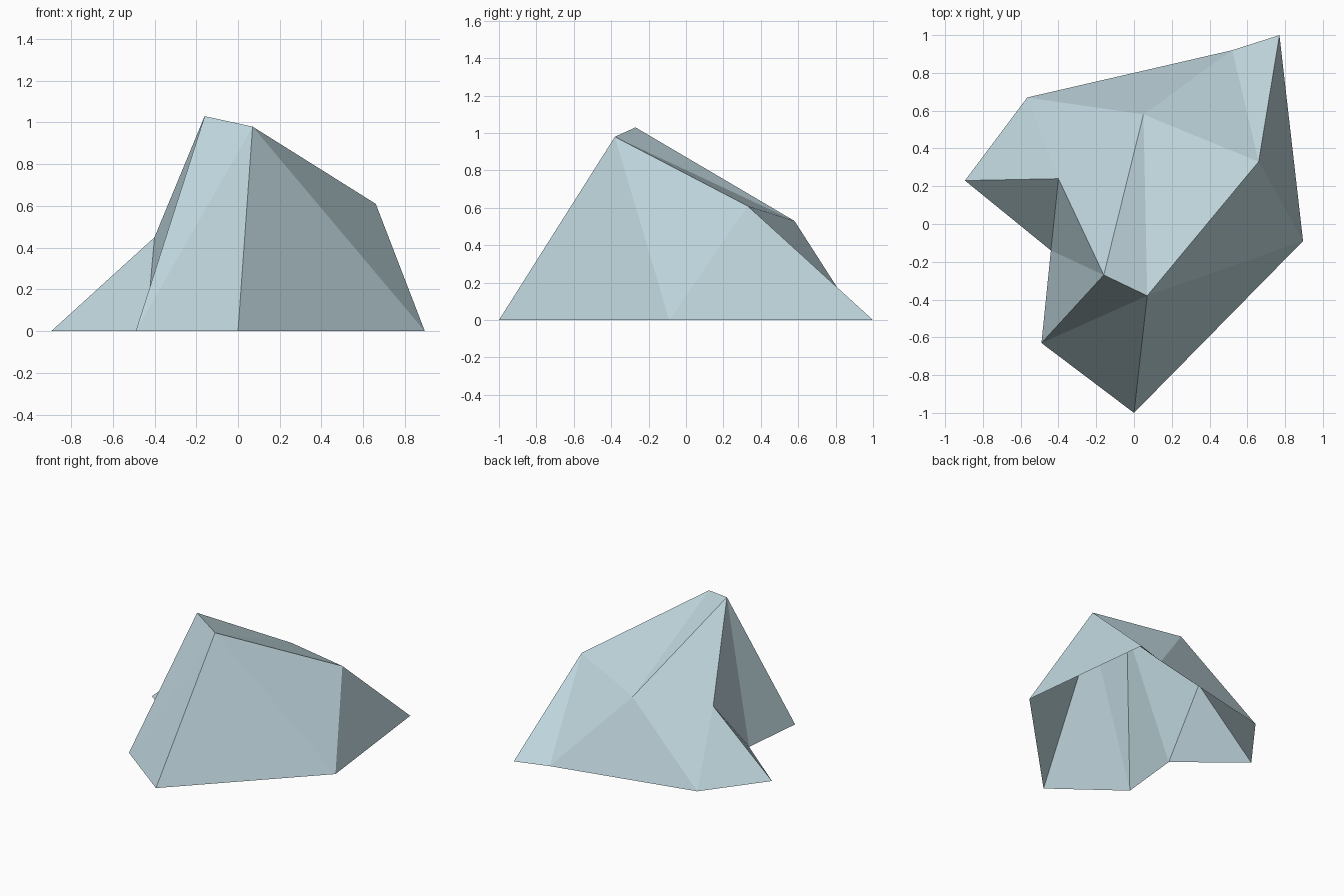
import bpy, bmesh

if "Cube" in bpy.data.objects:
    bpy.data.objects.remove(bpy.data.objects["Cube"])

mat = bpy.data.materials.new("pale blue grey")
mat.diffuse_color = (0.515, 0.665, 0.716, 1)
mat.use_nodes = True
mat.node_tree.nodes["Principled BSDF"].inputs["Base Color"].default_value = mat.diffuse_color

# Ground outline of the rock (z = 0) and its upper corner points
ground = dict(A=(-.895, .23), H=(-.44, -.14), G=(-.49, -.63), F=(0, -1),
              E=(.895, -.09), D=(.77, 1), C=(.52, .92), B=(-.565, .67))
crown = dict(P=(-.16, -.27, 1.03), Q=(.07, -.38, .98), R=(.66, .33, .61),
             S=(.05, .58, .53), T=(-.40, .24, .45))

bm = bmesh.new()
v = {k: bm.verts.new((x, y, 0)) for k, (x, y) in ground.items()}
v.update({k: bm.verts.new(p) for k, p in crown.items()})

# Side facets, then the sloping top facets; the underside is open
sides = "GFQ GQP FEQ ERQ EDR DCR CSR CBS BTS BAT AHT HPT HGP"
top = "TPS PQS QRS"
for facet in (sides + " " + top).split():
    bm.faces.new([v[c] for c in facet])

mesh = bpy.data.meshes.new("rock")
bm.to_mesh(mesh)
bm.free()
mesh.materials.append(mat)
rock = bpy.data.objects.new("rock", mesh)
bpy.context.collection.objects.link(rock)
